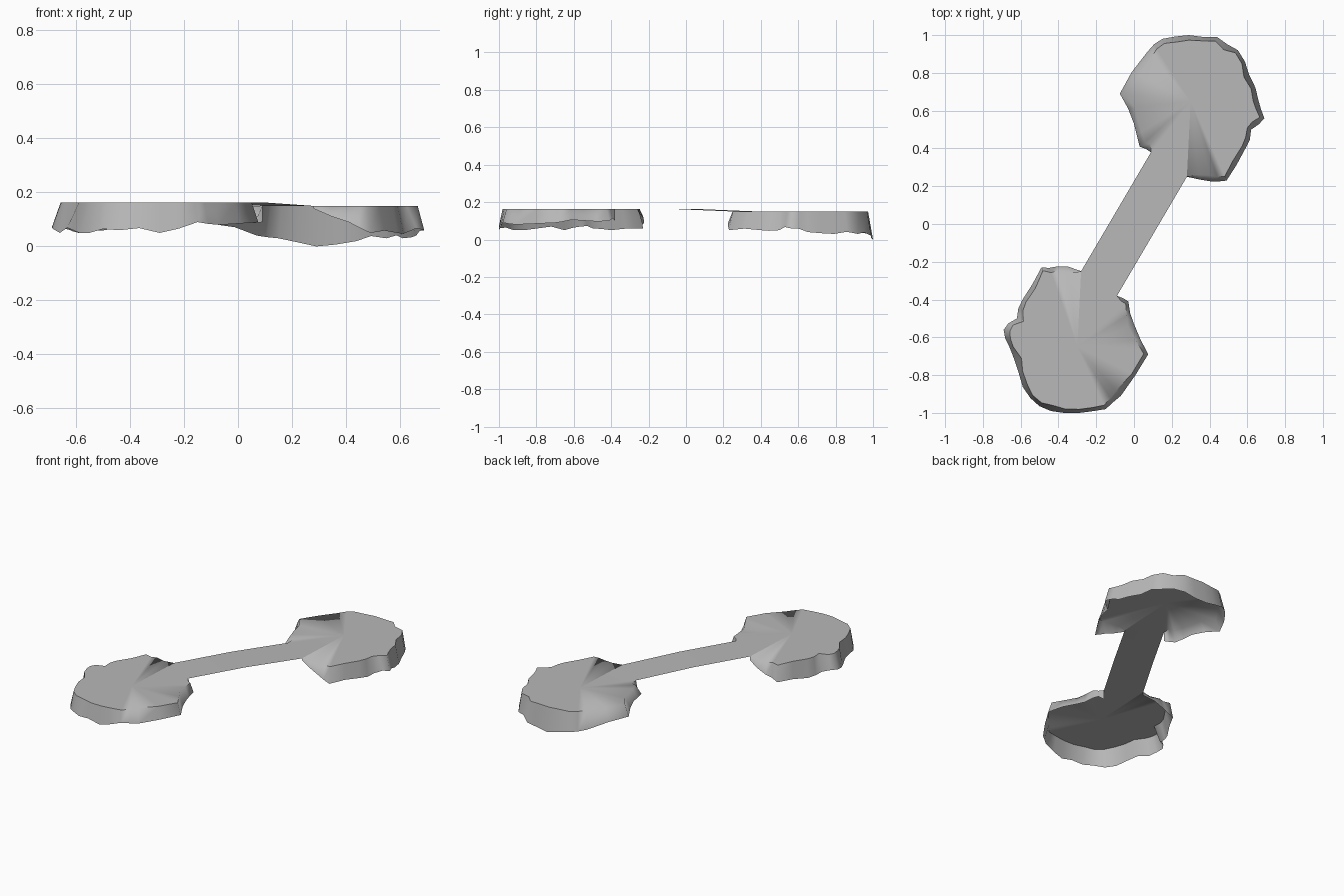
import bpy
import random
from mathutils import Vector

if "Cube" in bpy.data.objects:
    bpy.data.objects.remove(bpy.data.objects["Cube"])

random.seed(4)

# Outline of one island, running clockwise from one side of the bridge to the other:
# x, y, lower edge height on the far island, lower edge height on the near island
RIM = [
    (0.09, 0.38, 0.09, 0.10), (0.03, 0.41, 0.09, 0.10), (0.00, 0.53, 0.10, 0.10),
    (-0.075, 0.69, 0.08, 0.09), (0.07, 0.91, 0.04, 0.08), (0.15, 0.98, 0.03, 0.09),
    (0.29, 1.00, 0.00, 0.05), (0.44, 0.99, 0.02, 0.06), (0.55, 0.92, 0.03, 0.05),
    (0.61, 0.79, 0.03, 0.06), (0.66, 0.65, 0.04, 0.05), (0.69, 0.56, 0.06, 0.07),
    (0.62, 0.50, 0.05, 0.06), (0.59, 0.40, 0.05, 0.05), (0.49, 0.23, 0.05, 0.06),
    (0.41, 0.225, 0.09, 0.09), (0.28, 0.25, 0.14, 0.14),
]
CENTRE = Vector((0.30, 0.65))

# Darker grey stone
stone = bpy.data.materials.new("stone")
stone.diffuse_color = (0.48, 0.48, 0.48, 1.0)
stone.use_nodes = True
stone.node_tree.nodes["Principled BSDF"].inputs["Base Color"].default_value = stone.diffuse_color


def make_mesh(name, verts, faces):
    mesh = bpy.data.meshes.new(name)
    mesh.from_pydata(verts, [], faces)
    mesh.update()
    for poly in mesh.polygons:
        poly.use_smooth = True
    mesh.materials.append(stone)
    obj = bpy.data.objects.new(name, mesh)
    bpy.context.collection.objects.link(obj)
    return obj


def ragged_rim(column):
    """Rim points with a slightly displaced extra point on each side."""
    pts = []
    for p, q in zip(RIM, RIM[1:]):
        a, b = Vector((p[0], p[1], p[column])), Vector((q[0], q[1], q[column]))
        mid = (a + b) / 2
        out = (mid.xy - CENTRE).normalized() * random.uniform(-0.008, 0.012)
        pts += [a, mid + Vector((out.x, out.y, random.uniform(-0.005, 0.015)))]
    return pts + [b]


def island(name, sign, top, column):
    """Fan-shaped top, open at the bridge, with a ragged skirt on its rim."""
    rim = ragged_rim(column)
    n = len(rim)
    verts = [(sign * CENTRE.x, sign * CENTRE.y, top)]
    for i, p in enumerate(rim):
        inset = 0.0 if i in (0, n - 1) else random.uniform(0.018, 0.038)
        q = p.xy + (CENTRE - p.xy).normalized() * inset
        verts.append((sign * q.x, sign * q.y, top))
    verts += [(sign * p.x, sign * p.y, p.z) for p in rim]
    faces = [(0, i + 2, i + 1) for i in range(n - 1)]
    faces += [(i + 1, i + 2, n + i + 2, n + i + 1) for i in range(n - 1)]
    obj = make_mesh(name, verts, faces)
    # Keep the top reading as level, with creases only where the rim is sharp
    bpy.ops.object.select_all(action='DESELECT')
    obj.select_set(True)
    bpy.context.view_layer.objects.active = obj
    bpy.ops.object.shade_smooth_by_angle(angle=1.22)


# Two islands, the second turned half a revolution
FAR, NEAR = 0.15, 0.162
island("far_island", 1, FAR, 2)
island("near_island", -1, NEAR, 3)

# Thin flat bridge running from centre to centre
a, b = RIM[0], RIM[-1]
mx, my = (a[0] - b[0]) / 2, (a[1] - b[1]) / 2
make_mesh("bridge", [
    (-b[0], -b[1], NEAR), (-a[0], -a[1], NEAR),
    (-mx, -my, 0.163), (b[0], b[1], FAR),
    (a[0], a[1], FAR), (mx, my, 0.163),
    (CENTRE.x, CENTRE.y, FAR), (-CENTRE.x, -CENTRE.y, NEAR),
], [(0, 1, 2, 5), (5, 2, 3, 4), (4, 3, 6), (7, 1, 0)])
